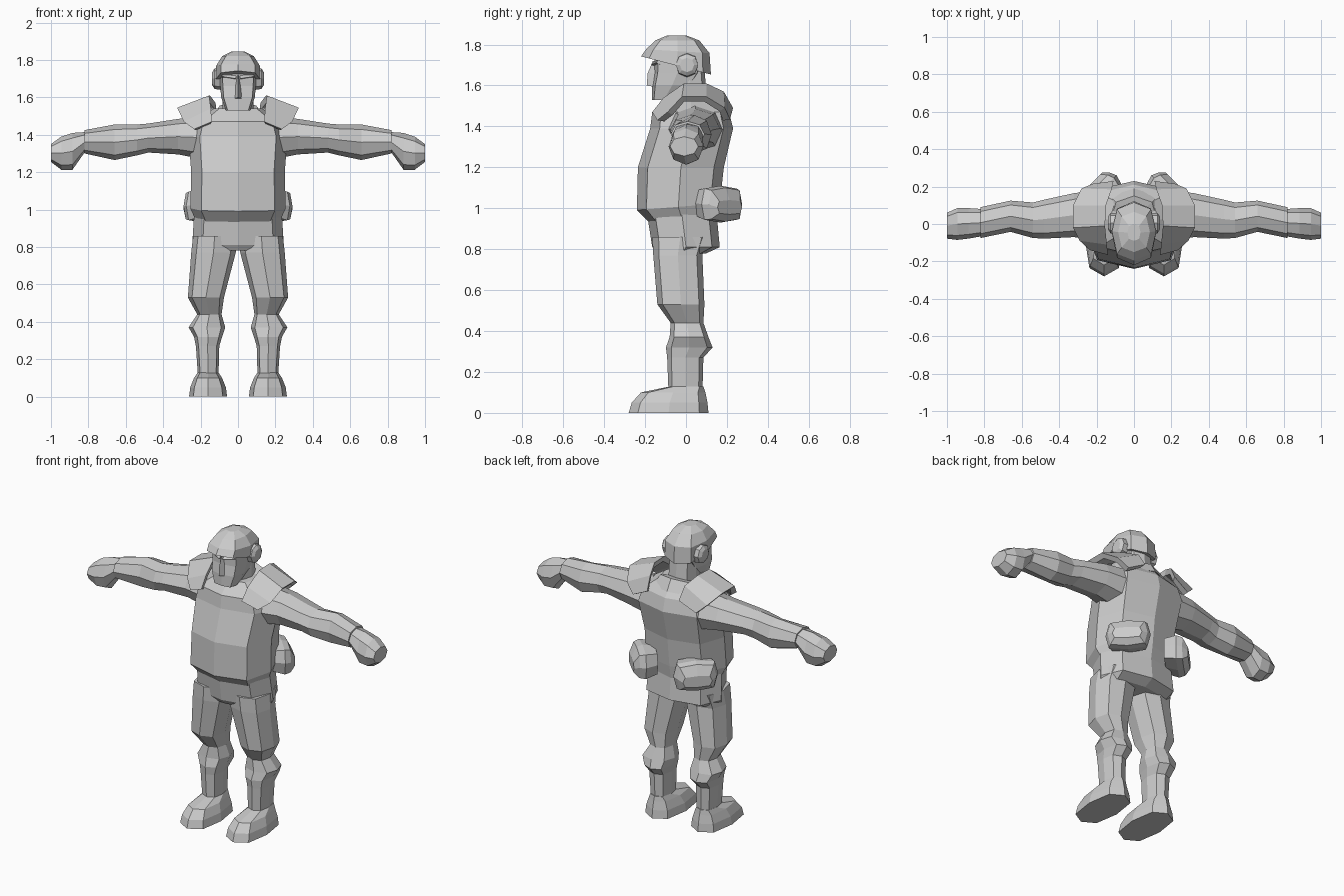
import bpy, bmesh, math
from mathutils import Vector

grey = bpy.data.materials.new("plain grey")
grey.diffuse_color = (0.6, 0.6, 0.6, 1)

# eight-point outline: mid-side points and corners
SHAPE = [(1, 0), (1, 1), (0, 1), (-1, 1), (-1, 0), (-1, -1), (0, -1), (1, -1)]


def ring(a0, a1, b0, b1, c=0.77):
    """Octagon filling a0..a1 by b0..b1; c pulls the corners in."""
    ca, cb, ra, rb = (a0 + a1) / 2, (b0 + b1) / 2, (a1 - a0) / 2, (b1 - b0) / 2
    return [(ca + ra * u * (c if u and v else 1), cb + rb * v * (c if u and v else 1))
            for u, v in SHAPE]


def finish(name, bm, mirror):
    bmesh.ops.recalc_face_normals(bm, faces=bm.faces)
    me = bpy.data.meshes.new(name)
    bm.to_mesh(me)
    bm.free()
    me.materials.append(grey)
    ob = bpy.data.objects.new(name, me)
    bpy.context.collection.objects.link(ob)
    if mirror:
        ob.modifiers.new("mirror", 'MIRROR').use_mirror_merge = False
    return ob


def loft(name, rings, mirror=False):
    """Skin a list of point rings and close both ends."""
    bm = bmesh.new()
    rows = [[bm.verts.new(p) for p in r] for r in rings]
    n = len(rows[0])
    for a, b in zip(rows, rows[1:]):
        for i in range(n):
            bm.faces.new((a[i], a[(i + 1) % n], b[(i + 1) % n], b[i]))
    bm.faces.new(rows[0])
    bm.faces.new(rows[-1])
    return finish(name, bm, mirror)


def loft_z(name, specs, mirror=False, c=0.77):
    """Specs: z, x0, x1, y0, y1 and optional slope of z along y."""
    rings = []
    for z, x0, x1, y0, y1, *t in specs:
        s = t[0] if t else 0
        rings.append([(x, y, z + s * y) for x, y in ring(x0, x1, y0, y1, c)])
    return loft(name, rings, mirror)


def loft_x(name, specs, c=0.72):
    """Specs: x, y0, y1, z0, z1; mirrored to the other side."""
    return loft(name, [[(x, y, z) for y, z in ring(y0, y1, z0, z1, c)]
                       for x, y0, y1, z0, z1 in specs], True)


# torso with round belly
loft_z("torso", [
    (0.93, -.22, .22, -.18, .15), (1.01, -.255, .255, -.24, .165, .08),
    (1.2, -.25, .25, -.235, .185), (1.39, -.265, .265, -.175, .23),
    (1.47, -.24, .24, -.165, .21), (1.54, -.13, .13, -.10, .15)])

# trousers
loft_z("pelvis", [
    (0.97, -.235, .235, -.19, .15), (0.81, -.245, .245, -.165, .165),
    (0.78, -.235, .235, -.14, .10)])
loft_z("leg", [
    (.86, .01, .24, -.165, .11), (.77, .012, .25, -.16, .08),
    (.53, .075, .268, -.14, .09), (.44, .088, .218, -.075, .085),
    (.37, .068, .264, -.08, .11), (.32, .085, .235, -.098, .13),
    (.27, .10, .225, -.092, .085), (.09, .105, .213, -.085, .08)], True)

# boots
loft_z("boot", [
    (0, .058, .262, -.28, .11), (.05, .065, .255, -.265, .105),
    (.10, .085, .235, -.22, .095), (.13, .105, .215, -.075, .085)], True)

# arms and fists
loft_x("arm", [
    (.19, -.09, .18, 1.27, 1.50), (.32, -.07, .165, 1.295, 1.485),
    (.48, -.078, .13, 1.305, 1.46), (.54, -.075, .115, 1.29, 1.455),
    (.66, -.042, .125, 1.265, 1.455), (.82, -.075, .09, 1.30, 1.425)])
loft_x("fist", [
    (.81, -.065, .08, 1.32, 1.415), (.885, -.078, .085, 1.213, 1.41),
    (.945, -.085, .085, 1.213, 1.39), (1.0, -.078, .06, 1.255, 1.35)])

# collar and neck
loft_z("collar", [
    (1.46, -.17, .17, -.17, .19, .22), (1.515, -.125, .125, -.135, .15, .36),
    (1.52, -.085, .085, -.08, .11, .36)])
loft_z("neck", [(1.45, -.085, .085, -.07, .11), (1.68, -.08, .08, -.06, .09)])

# face with jaw, nose and brow
loft_z("face", [
    (1.53, -.065, .065, -.165, -.05), (1.60, -.09, .09, -.165, .03),
    (1.66, -.095, .095, -.155, .07), (1.75, -.10, .10, -.155, .09)], c=.85)
loft("nose", [[(-.03, -.14, 1.59), (.03, -.14, 1.59), (0, -.192, 1.60)],
              [(-.022, -.13, 1.66), (.022, -.13, 1.66), (0, -.187, 1.66)],
              [(-.012, -.13, 1.72), (.012, -.13, 1.72), (0, -.162, 1.72)]])
loft("brow", [[(.01, -.14, 1.695), (.01, -.172, 1.70), (.01, -.14, 1.73)],
              [(.085, -.12, 1.70), (.085, -.147, 1.712), (.085, -.12, 1.735)]], True)

# helmet: lower edge drops towards the nape
loft_z("helmet", [
    (1.685, -.118, .118, -.22, .122, -.26), (1.765, -.118, .118, -.195, .115, -.06),
    (1.82, -.085, .085, -.15, .065), (1.845, -.035, .035, -.09, .0)])
loft_x("ear_flap", [
    (.09, -.05, .06, 1.64, 1.76), (.125, -.05, .06, 1.645, 1.755),
    (.138, -.03, .04, 1.665, 1.735)])

# shoulder pads: strip draped front to back, then thickened
inner = [(.14, -.165, 1.47), (.145, -.11, 1.54), (.155, -.01, 1.61),
         (.15, .10, 1.61), (.12, .185, 1.57), (.11, .23, 1.49)]
outer = [(.235, -.14, 1.43), (.29, -.09, 1.47), (.325, -.02, 1.545),
         (.325, .10, 1.545), (.28, .19, 1.49), (.22, .215, 1.435)]
centre = Vector((.19, .04, 1.40))


def pad_ring(a, b):
    a, b = Vector(a), Vector(b)
    return [a, b, b + (centre - b).normalized() * .035, a + (centre - a).normalized() * .035]


loft("shoulder_pad", [pad_ring(a, b) for a, b in zip(inner, outer)], True)

# belt pouches set diagonally on the rear hips
out = Vector((1, 1, 0)).normalized()
side = Vector((1, -1, 0)).normalized()
rings = []
for depth, half, z0, z1 in [(.18, .11, .95, 1.10), (.25, .13, .93, 1.11),
                            (.285, .115, .935, 1.10), (.315, .085, .97, 1.04)]:
    rings.append([out * depth + side * (u + .012) + Vector((0, 0, z))
                  for u, z in ring(-half, half, z0, z1, .85)])
loft("pouch", rings, True)
